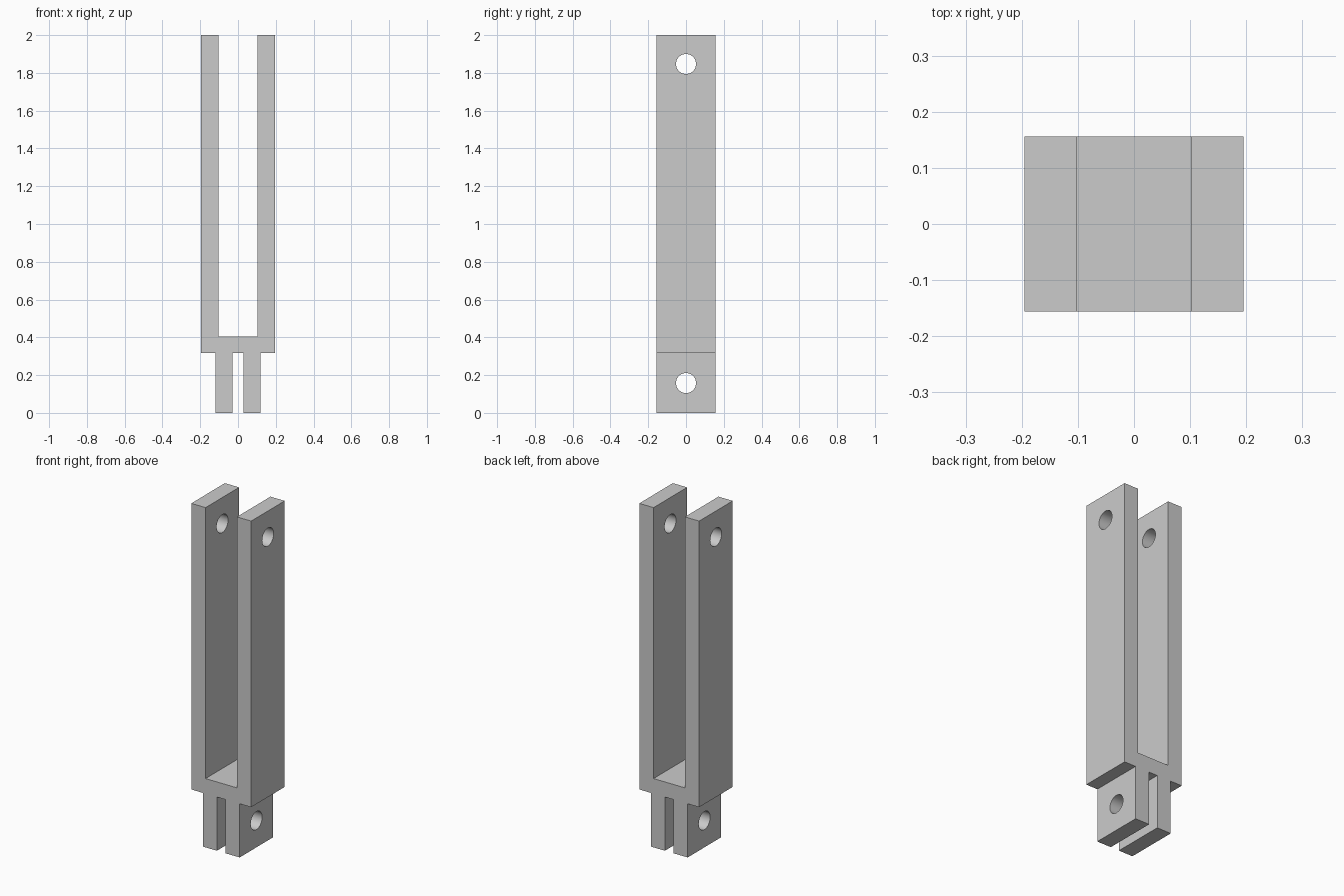
import bpy, bmesh, math
from mathutils import Matrix, Vector

cube = bpy.data.objects.get("Cube")
if cube:
    bpy.data.objects.remove(cube, do_unlink=True)

DEPTH = 0.312
HOLE_RADIUS = 0.053
LOWER_HOLE_Z, UPPER_HOLE_Z = 0.158, 1.847

grey = bpy.data.materials.new("plain grey")
grey.use_nodes = True
colour = (0.6, 0.6, 0.6, 1)
grey.diffuse_color = colour
grey.node_tree.nodes["Principled BSDF"].inputs["Base Color"].default_value = colour


def add_object(name, bm):
    bmesh.ops.recalc_face_normals(bm, faces=bm.faces)
    mesh = bpy.data.meshes.new(name)
    bm.to_mesh(mesh)
    bm.free()
    obj = bpy.data.objects.new(name, mesh)
    bpy.context.collection.objects.link(obj)
    mesh.materials.append(grey)
    return obj


# Double-ended fork: half profile mirrored in x, then extruded in y
half = [(0.102, 0.405), (0.102, 2), (0.195, 2), (0.195, 0.316),
        (0.12, 0.316), (0.12, 0), (0.028, 0), (0.028, 0.316)]
outline = half + [(-x, z) for x, z in reversed(half)]
bm = bmesh.new()
face = bm.faces.new([bm.verts.new((x, -DEPTH / 2, z)) for x, z in outline])
extruded = bmesh.ops.extrude_face_region(bm, geom=[face])["geom"]
bmesh.ops.translate(bm, vec=Vector((0, DEPTH, 0)),
                    verts=[v for v in extruded if isinstance(v, bmesh.types.BMVert)])
fork = add_object("clevis_fork", bm)

# Pin holes through the upper arms and lower tabs
bm = bmesh.new()
for z in (LOWER_HOLE_Z, UPPER_HOLE_Z):
    bmesh.ops.create_cone(
        bm, cap_ends=True, segments=48, radius1=HOLE_RADIUS, radius2=HOLE_RADIUS, depth=0.6,
        matrix=Matrix.Translation((0, 0, z)) @ Matrix.Rotation(math.pi / 2, 4, "Y"))
cutter = add_object("pin_hole_cutter", bm)
cutter.hide_render = True
cutter.hide_viewport = True

holes = fork.modifiers.new("pin_holes", "BOOLEAN")
holes.operation = "DIFFERENCE"
holes.solver = "EXACT"
holes.object = cutter

# Bake the holes, then smooth their walls
bpy.context.view_layer.objects.active = fork
fork.select_set(True)
bpy.ops.object.modifier_apply(modifier=holes.name)
bpy.data.objects.remove(cutter, do_unlink=True)
bpy.ops.object.shade_smooth_by_angle(angle=math.radians(30))
